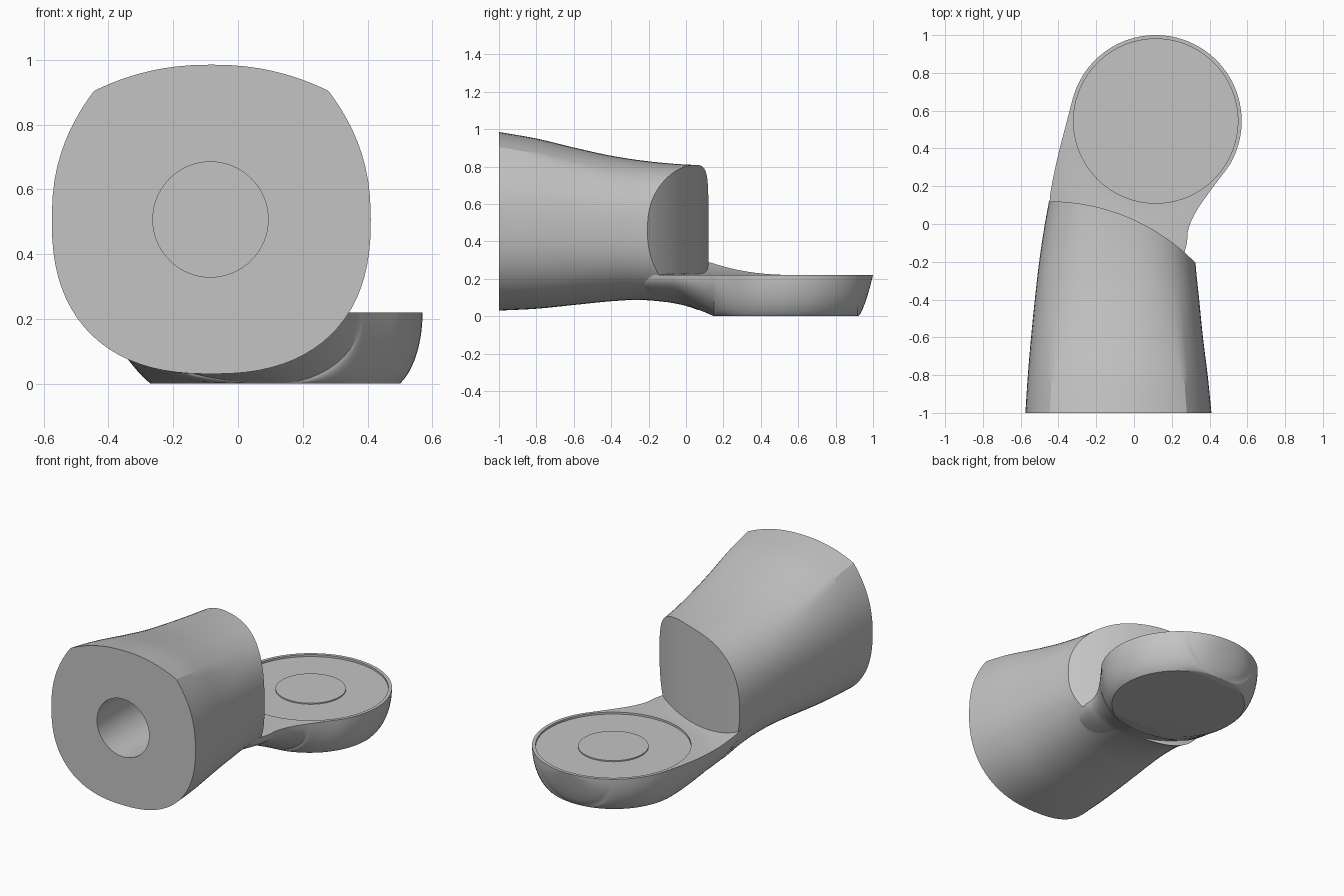
import bpy, bmesh, math

if "Cube" in bpy.data.objects:
    bpy.data.objects.remove(bpy.data.objects["Cube"])

grey = bpy.data.materials.new("plain grey")
grey.diffuse_color = (0.55, 0.55, 0.55, 1)
grey.use_nodes = True
grey.node_tree.nodes["Principled BSDF"].inputs["Base Color"].default_value = grey.diffuse_color


def curve(pts):
    """Smooth function through (y, value) points."""
    def slope(i):
        a, b = pts[max(i - 1, 0)], pts[min(i + 1, len(pts) - 1)]
        return (b[1] - a[1]) / (b[0] - a[0])

    def f(y):
        y = min(max(y, pts[0][0]), pts[-1][0])
        i = 0
        while i < len(pts) - 2 and y > pts[i + 1][0]:
            i += 1
        (y0, a), (y1, b) = pts[i], pts[i + 1]
        h = y1 - y0
        t = (y - y0) / h
        return ((2*t**3 - 3*t*t + 1) * a + (t**3 - 2*t*t + t) * h * slope(i)
                + (3*t*t - 2*t**3) * b + (t**3 - t*t) * h * slope(i + 1))
    return f


def loft(name, rings):
    """Closed solid through rings that share one vertex count."""
    bm = bmesh.new()
    vs = [[bm.verts.new(p) for p in r] for r in rings]
    n = len(vs[0])
    for a, b in zip(vs, vs[1:]):
        for i in range(n):
            j = (i + 1) % n
            bm.faces.new((a[i], a[j], b[j], b[i]))
    bm.faces.new(vs[0])
    bm.faces.new(vs[-1])
    bmesh.ops.remove_doubles(bm, verts=bm.verts, dist=1e-5)
    bmesh.ops.dissolve_degenerate(bm, edges=bm.edges, dist=1e-5)
    bmesh.ops.recalc_face_normals(bm, faces=bm.faces)
    me = bpy.data.meshes.new(name)
    bm.to_mesh(me)
    bm.free()
    ob = bpy.data.objects.new(name, me)
    bpy.context.collection.objects.link(ob)
    me.materials.append(grey)
    return ob


def disc(name, c, r, z0, z1, n=96):
    ang = [2 * math.pi * i / n for i in range(n)]
    return loft(name, [[(c[0] + r * math.cos(a), c[1] + r * math.sin(a), z) for a in ang]
                       for z in (z0, z1)])


def activate(ob):
    bpy.ops.object.select_all(action='DESELECT')
    ob.select_set(True)
    bpy.context.view_layer.objects.active = ob


def cut(ob, cutter):
    m = ob.modifiers.new("cut", 'BOOLEAN')
    m.operation, m.solver, m.object = 'DIFFERENCE', 'EXACT', cutter
    activate(ob)
    bpy.ops.object.modifier_apply(modifier=m.name)
    bpy.data.objects.remove(cutter)


def smooth(ob, deg):
    activate(ob)
    bpy.ops.object.shade_smooth_by_angle(angle=math.radians(deg))


# Shared outlines along y
left = curve([(-1, -.575), (-.8, -.562), (-.6, -.545), (-.4, -.525), (-.2, -.502),
              (0, -.472), (.12, -.45), (.25, -.427), (.4, -.393), (.5, -.367), (.65, -.328)])
right = curve([(-1, .41), (-.8, .39), (-.6, .365), (-.4, .345), (-.2, .325), (.25, .3)])
bottom = curve([(-1, .03), (-.8, .04), (-.6, .06), (-.4, .08), (-.25, .087), (-.1, .075),
                (0, .055), (.1, .02), (.15, 0)])
top = curve([(-1, .985), (-.8, .95), (-.6, .902), (-.4, .858), (-.2, .828), (0, .811), (.25, .805)])

# Body: squarish front end with two ridges that fade into a rounded section
N = 20


def quarter(n, k):
    pts = []
    for j in range(N + 1):
        a = math.pi / 2 * j / N
        u, v = max(math.cos(a), 0) ** (2 / n), math.sin(a) ** (2 / n)
        if j == N:
            u = 0
        if k > 0:
            c = .5 ** (1 / n)
            if j <= N // 2:
                fv = v / c * .83
                fu = 1 - .265 * (fv / .83) ** 2.3
            else:
                fu = u / c * .735
                fv = 1 - .17 * (fu / .735) ** 2.2
            u, v = u + (fu - u) * k, v + (fv - v) * k
        pts.append((u, v))
    return pts


def body_ring(y):
    t = min((y + 1) / .8, 1)
    up, dn = quarter(2.5, 1 - t * t * (3 - 2 * t)), quarter(2.4, 0)
    xc, w = (left(y) + right(y)) / 2, (right(y) - left(y)) / 2
    zc, h = (top(y) + bottom(y)) / 2, (top(y) - bottom(y)) / 2
    uv = (up + [(-u, v) for u, v in up[-2::-1]]
          + [(-u, -v) for u, v in dn[1:]] + [(u, -v) for u, v in dn[-2:0:-1]])
    return [(xc + w * u, y, zc + h * v) for u, v in uv]


body = loft("body", [body_ring(-1 + 1.25 * i / 40) for i in range(41)])

# Curved end face of the body
R = 1.086
arc = [(-.45 + R * math.sin(a), .12 - R + R * math.cos(a)) for a in
       [math.radians(70) * i / 56 for i in range(57)]]
plan = [(-.9, .12)] + arc + [(1, .9), (-.9, .9)]
cut(body, loft("end_cutter", [[(x, y, z) for x, y in plan] for z in (-.2, 1.3)]))

# Round socket in the front
hole = [2 * math.pi * i / 64 for i in range(64)]
cut(body, loft("socket_cutter", [[(-.085 + .178 * math.cos(a), y, .507 + .178 * math.sin(a))
                                  for a in hole] for y in (-1.2, -.05)]))
smooth(body, 25)

# Foot: narrow neck growing out of the body into a round bowl-shaped pad
CX, CY, CR = .115, .545, .455
BY, BR = .535, .385
neck = curve([(-.25, .22), (-.2, .25), (-.1, .28), (-.03, .287), (.06, .325), (.17, .4), (.3, .498)])


def foot_ring(y):
    half = math.sqrt(max(CR ** 2 - (y - CY) ** 2, 0))
    xr = CX + half if y > .3 else neck(y)
    xl = CX - half if y > .65 else left(y) + .02 * min(max((.14 - y) / .1, 0), 3)
    chord = math.sqrt(max(BR ** 2 - (y - BY) ** 2, 0))
    mid, zb = CX, 0
    if y < .15:
        s = min((.15 - y) / .2, 1)
        mid = CX + ((xl + xr) / 2 - CX) * s
        zb = bottom(y) + .006 * s
    elif y > .92:
        zb = .22 * ((y - .92) / .08) ** 1.5
    tm = math.radians(90 - 25 * min(max((y - .15) / .15, 0), max((.92 - y) / .1, 0), 1))

    def z_top(x):
        d = max(math.hypot(x - CX, y - CY) - CR, 0)
        s = min(max((xr - x) / max(xr - xl, 1e-4), 0), 1)
        return .22 + .08 * (d / .27) ** 1.7 * s if y < CY else .22

    def flank(xe, xb):
        zt = z_top(xe)
        return [(xb + (xe - xb) * (math.cos(t) - math.cos(tm)) / (1 - math.cos(tm)), y,
                 zt - (zt - zb) * math.sin(t) / math.sin(tm))
                for t in [tm * i / 12 for i in range(13)]]
    r, l = flank(xr, mid + chord), flank(xl, mid - chord)
    tops = [xl + (xr - xl) * i / 24 for i in range(1, 24)]
    return r + l[::-1] + [(x, y, z_top(x)) for x in tops]


ys = [-.24 + .39 * i / 16 for i in range(16)]
ys += [BY - BR * math.cos(math.pi * i / 36) for i in range(36)]
ys += [1 - .08 * (1 - i / 12) ** 2 for i in range(12)] + [.9998]
foot = loft("foot", [foot_ring(y) for y in ys])

# Shallow round recess in the pad with a slightly raised centre disc
cut(foot, disc("recess_cutter", (CX, CY), .435, .208, .5))
smooth(foot, 32)
centre = disc("centre_disc", (CX, CY), .197, .2, .215)
smooth(centre, 30)
